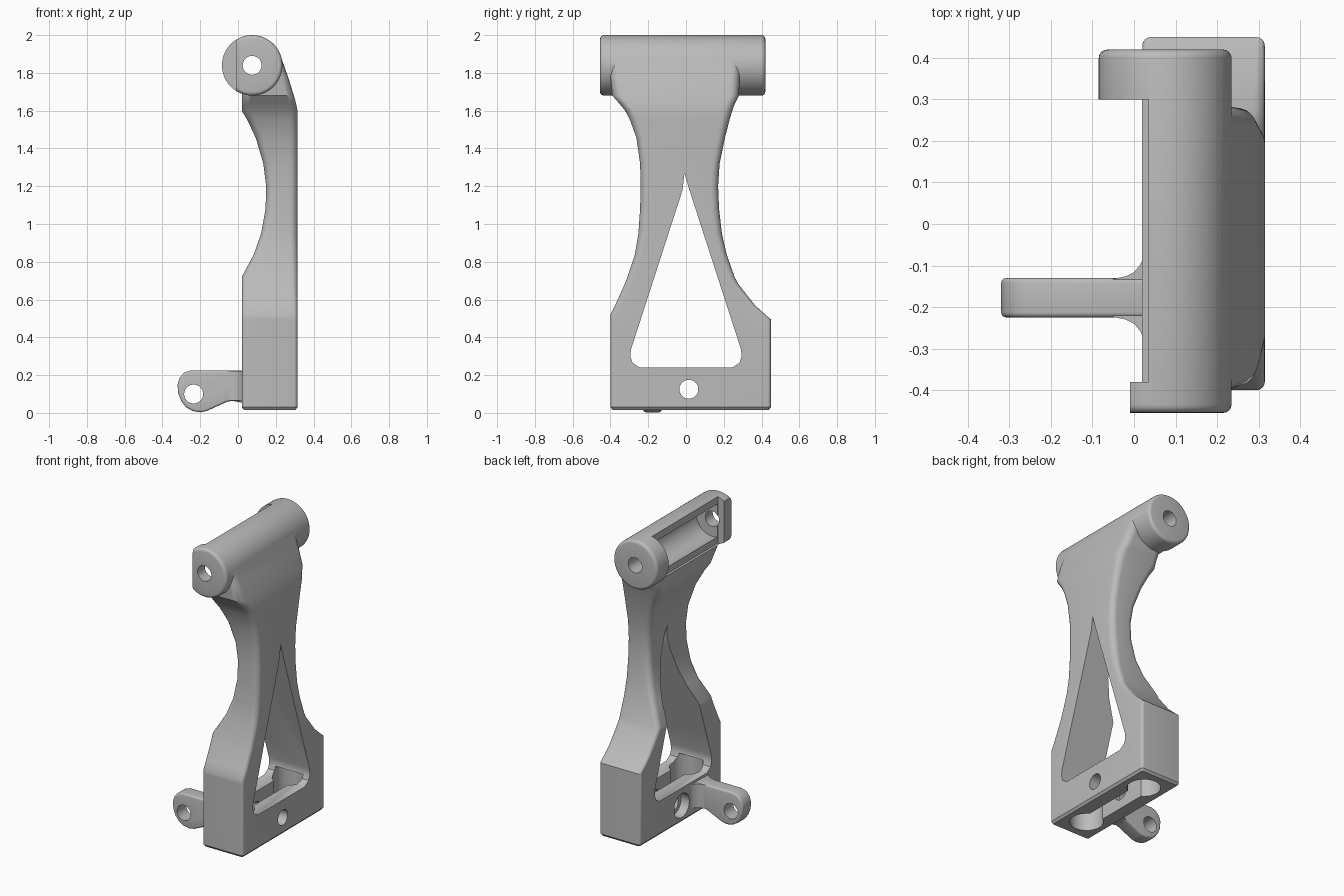
import bpy
import bmesh
from math import sin, cos, pi, sqrt

cube = bpy.data.objects.get("Cube")
if cube:
    bpy.data.objects.remove(cube, do_unlink=True)

grey = bpy.data.materials.new("plain_grey")
grey.use_nodes = True
colour = (0.5, 0.5, 0.5, 1)
grey.diffuse_color = colour
grey.node_tree.nodes["Principled BSDF"].inputs["Base Color"].default_value = colour


def skin(name, rings):
    """Closed solid through a list of rings with equal point counts."""
    bm = bmesh.new()
    loops = [[bm.verts.new(p) for p in ring] for ring in rings]
    count = len(loops[0])
    for a, b in zip(loops, loops[1:]):
        for i in range(count):
            j = (i + 1) % count
            bm.faces.new((a[i], a[j], b[j], b[i]))
    bm.faces.new(loops[0])
    bm.faces.new(loops[-1])
    bmesh.ops.recalc_face_normals(bm, faces=bm.faces)
    mesh = bpy.data.meshes.new(name)
    bm.to_mesh(mesh)
    bm.free()
    mesh.materials.append(grey)
    ob = bpy.data.objects.new(name, mesh)
    bpy.context.collection.objects.link(ob)
    return ob


def prism(name, axis, outline, lo, hi):
    """Extrude a flat outline along one axis."""
    place = {"x": lambda u, v, d: (d, u, v),
             "y": lambda u, v, d: (u, d, v),
             "z": lambda u, v, d: (u, v, d)}[axis]
    return skin(name, [[place(u, v, d) for u, v in outline] for d in (lo, hi)])


def circle(u, v, r, n=48):
    return [(u + r * cos(2 * pi * i / n), v + r * sin(2 * pi * i / n)) for i in range(n)]


def rect(u0, u1, v0, v1):
    return [(u0, v0), (u1, v0), (u1, v1), (u0, v1)]


def rounded_rect(x0, x1, y0, y1, r, z, n=6):
    corners = [(x1 - r, y1 - r), (x0 + r, y1 - r), (x0 + r, y0 + r), (x1 - r, y0 + r)]
    return [(cx + r * cos((k + i / n) * pi / 2), cy + r * sin((k + i / n) * pi / 2), z)
            for k, (cx, cy) in enumerate(corners) for i in range(n + 1)]


def apply(ob, mod):
    bpy.context.view_layer.objects.active = ob
    bpy.ops.object.modifier_apply(modifier=mod.name)


def bevel(ob, width):
    mod = ob.modifiers.new("round", "BEVEL")
    mod.width = width
    mod.segments = 4
    mod.limit_method = "ANGLE"
    mod.angle_limit = 0.9
    apply(ob, mod)


def combine(ob, other, operation="DIFFERENCE"):
    mod = ob.modifiers.new("combine", "BOOLEAN")
    mod.object = other
    mod.operation = operation
    mod.solver = "EXACT"
    apply(ob, mod)
    bpy.data.objects.remove(other, do_unlink=True)


# Waisted frame: height, right edge, left edge, corner radius
sections = [
    (.03, -.4, .45, .02), (.495, -.4, .45, .02), (.52, -.4, .42, .022),
    (.57, -.375, .365, .025), (.685, -.323, .275, .03), (.72, -.31, .257, .03),
    (.84, -.27, .215, .035), (.95, -.252, .19, .04), (1.08, -.243, .175, .04),
    (1.2, -.24, .17, .04), (1.32, -.243, .178, .04), (1.455, -.262, .206, .04),
    (1.55, -.296, .23, .045), (1.6, -.322, .245, .05), (1.64, -.355, .26, .05),
    (1.68, -.39, .28, .05), (1.78, -.4, .285, .05), (1.9, -.4, .285, .05)]


def hollow(z):
    return max(.02, sqrt(max(0, .81 ** 2 - (z - 1.16) ** 2)) - .66)


def outer(z):
    return .315 - .093 * (max(0, z - 1.6) / .3) ** 1.2


rings = [rounded_rect(.032, .303, -.388, .438, .01, .015)]
rings += [rounded_rect(hollow(z), outer(z), y0, y1, r, z) for z, y0, y1, r in sections]
frame = skin("frame", rings)

# Pivot barrel across the top
barrel = prism("barrel", "y", circle(.075, 1.84, .16, 72), -.455, .42)
bevel(barrel, .02)
combine(frame, barrel, "UNION")

# Barrel opening, flat on the right cap, inner channel and pin hole
combine(frame, prism("opening", "y", rect(-.3, .035, 1.69, 2.2), -.38, .3))
combine(frame, prism("cap_flat", "y", rect(-.3, -.01, 1.6, 2.2), -.6, -.375))
combine(frame, prism("channel", "y", circle(.075, 1.84, .115), -.378, .298))
combine(frame, prism("pin_hole", "y", circle(.075, 1.84, .05), -.7, .7))

# Triangular window
half = [(.018, 1.18), (.29, .34), (.295, .3), (.283, .265), (.245, .24)]
window = [(-.008, 1.27)] + half + [(-y, z) for y, z in reversed(half)]
combine(frame, prism("window", "x", window, -.3, .6))

# Base: two wells, the slot joining them, cross hole and counterbore
for y in (-.24, .29):
    combine(frame, prism("well", "z", circle(.167, y, .1), -.1, .29))
combine(frame, prism("slot", "z", rect(.117, .217, -.2, .25), -.12, .28))
combine(frame, prism("cross_hole", "x", circle(.015, .125, .05), -.2, .5))
combine(frame, prism("counterbore", "x", circle(.015, .125, .078), -.3, .08))

# Side lug with a rounded end and its pin hole
lug_outline = [(.04, .225), (-.25, .225), (-.285, .213), (-.31, .185), (-.32, .15),
               (-.317, .105), (-.3, .062), (-.275, .03), (-.24, .01), (-.2, .003),
               (-.165, .01), (-.06, .058), (-.03, .064), (.04, .05)]
lug = prism("lug", "y", lug_outline, -.225, -.13)
bevel(lug, .012)
combine(lug, prism("lug_hole", "y", circle(-.235, .1, .05), -.5, .2))

# Flare where the lug meets the frame
side = [(-.05, .046), (-.02, .052), (0, .062), (.015, .08), (.022, .095), (.04, .095)]
middle = -.178
flare = [(x, middle + w) for x, w in side] + [(x, middle - w) for x, w in reversed(side)]
root = prism("lug_flare", "z", flare, .066, .222)

for ob in (frame, lug, root):
    bpy.ops.object.select_all(action="DESELECT")
    ob.select_set(True)
    bpy.context.view_layer.objects.active = ob
    bpy.ops.object.shade_smooth_by_angle(angle=.6)
